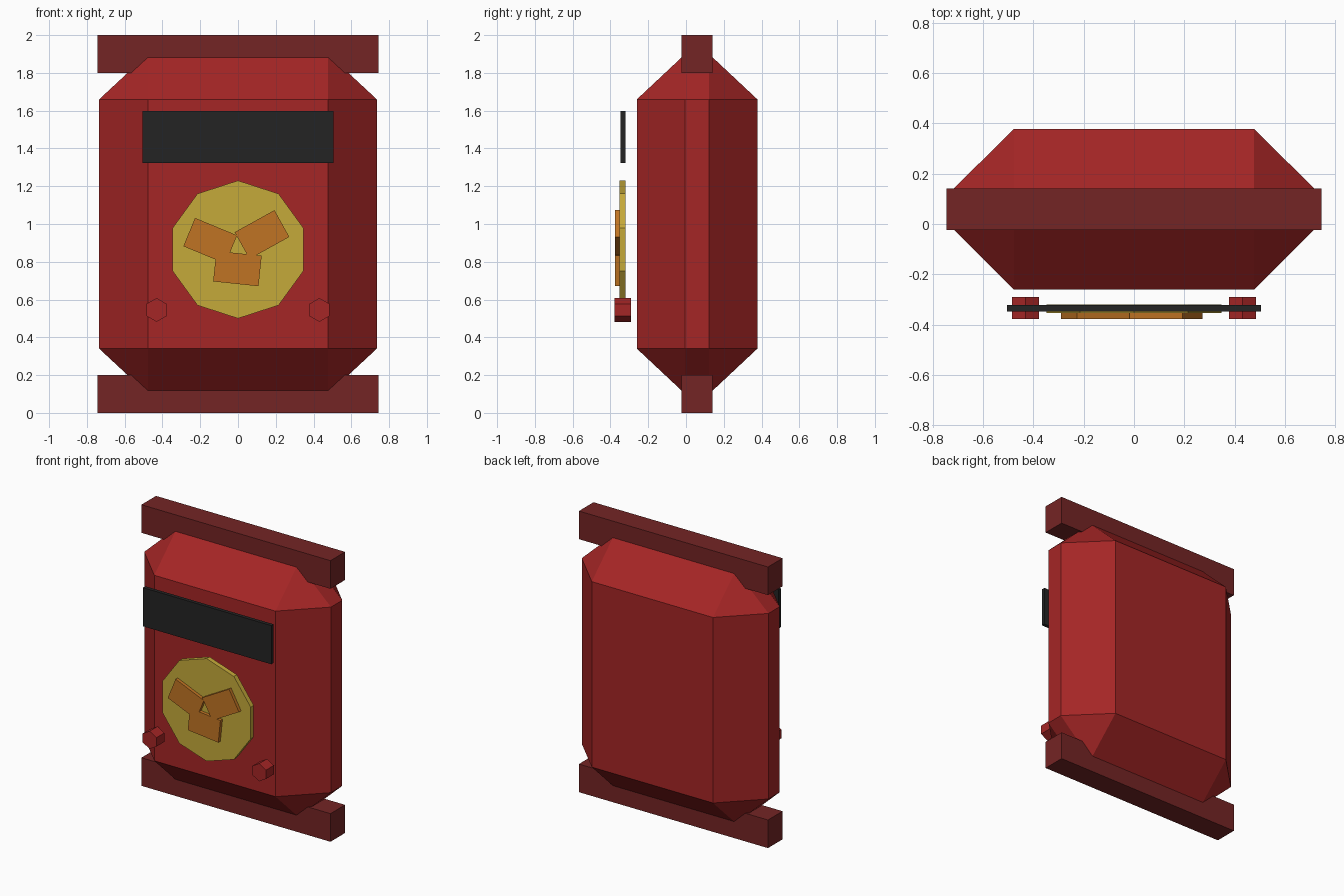
import bpy, bmesh, math
from itertools import product
from mathutils import Matrix, Vector

if "Cube" in bpy.data.objects:
    bpy.data.objects.remove(bpy.data.objects["Cube"])


def material(name, rgb):
    m = bpy.data.materials.new(name)
    m.diffuse_color = (*rgb, 1)
    m.use_nodes = True
    m.node_tree.nodes["Principled BSDF"].inputs["Base Color"].default_value = m.diffuse_color
    return m


RED = material("red", (0.376, 0.019, 0.019))
DARK_RED = material("dark red", (0.175, 0.018, 0.018))
BLACK = material("black", (0.017, 0.017, 0.017))
GOLD = material("gold", (0.56, 0.40, 0.042))
ORANGE = material("orange", (0.53, 0.175, 0.017))


def finish(name, bm, mat):
    bmesh.ops.recalc_face_normals(bm, faces=bm.faces)
    me = bpy.data.meshes.new(name)
    bm.to_mesh(me)
    bm.free()
    me.materials.append(mat)
    ob = bpy.data.objects.new(name, me)
    bpy.context.collection.objects.link(ob)
    return ob


def box(name, centre, size, mat, tilt=0):
    """Box, optionally turned in the front (x-z) plane."""
    bm = bmesh.new()
    m = (Matrix.Translation(centre) @ Matrix.Rotation(-math.radians(tilt), 4, 'Y')
         @ Matrix.Diagonal((*size, 1)))
    bmesh.ops.create_cube(bm, size=1, matrix=m)
    return finish(name, bm, mat)


def prism(name, x, z, radius, y0, y1, sides, mat):
    """Polygonal disc facing the front, with one corner pointing up."""
    bm = bmesh.new()
    ring = [bm.verts.new((x + radius * math.sin(i * math.tau / sides), y0,
                          z + radius * math.cos(i * math.tau / sides)))
            for i in range(sides)]
    face = bm.faces.new(ring)
    out = bmesh.ops.extrude_face_region(bm, geom=[face], use_keep_orig=True)
    bmesh.ops.translate(bm, vec=(0, y1 - y0, 0),
                        verts=[v for v in out['geom'] if isinstance(v, bmesh.types.BMVert)])
    return finish(name, bm, mat)


# Main body: box with wide single-segment chamfers on every edge
outer = Vector((0.735, 0.319, 0.90))
inner = Vector((0.477, 0.063, 0.66))
bm = bmesh.new()
for axis in range(3):
    for signs in product((-1, 1), repeat=3):
        bm.verts.new([s * (outer if k == axis else inner)[k] + (0, 0.059, 1.0)[k]
                      for k, s in enumerate(signs)])
bmesh.ops.convex_hull(bm, input=bm.verts)
bmesh.ops.dissolve_limit(bm, angle_limit=0.01, verts=bm.verts, edges=bm.edges)
finish("body", bm, RED)

# Rails across the top and bottom
for name, z in (("bottom_rail", 0.1), ("top_rail", 1.9)):
    box(name, (0, 0.059, z), (1.488, 0.164, 0.2), DARK_RED)

# Dark window plate
box("window_plate", (0, -0.334, 1.46), (1.01, 0.026, 0.275), BLACK)

# Round dial with three blades
prism("dial", 0, 0.865, 0.365, -0.353, -0.319, 10, GOLD)
for name, x, z, tilt in (("left_blade", -0.147, 0.911, -22.5),
                         ("right_blade", 0.127, 0.944, 29),
                         ("lower_blade", -0.003, 0.764, -6)):
    box(name, (x, -0.361, z), (0.241, 0.032, 0.162), ORANGE, tilt)

# Hexagonal bolts
for name, x in (("left_bolt", -0.431), ("right_bolt", 0.431)):
    prism(name, x, 0.545, 0.063, -0.378, -0.29, 6, RED)
